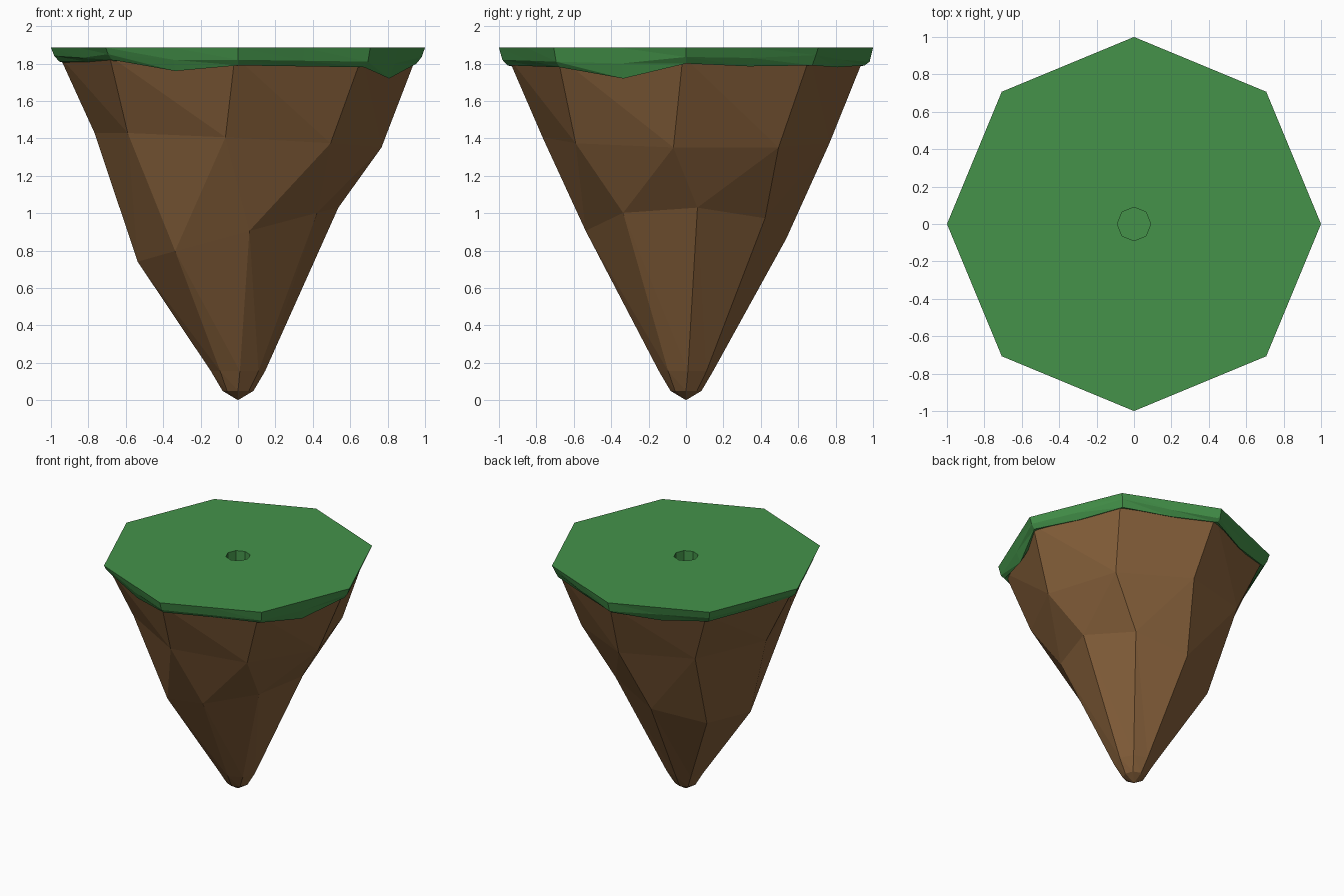
import bpy, bmesh
from math import sin, cos, radians, pi

if "Cube" in bpy.data.objects:
    bpy.data.objects.remove(bpy.data.objects["Cube"])


def material(name, rgb):
    m = bpy.data.materials.new(name)
    m.use_nodes = True
    m.diffuse_color = (*rgb, 1)
    m.node_tree.nodes["Principled BSDF"].inputs["Base Color"].default_value = (*rgb, 1)
    return m


def ring(count, heights, radius, twist=0, mid_radius=None):
    """Points round z; odd points may take their own radius."""
    pts = []
    for i in range(count):
        a = 2 * pi * i / count + radians(twist)
        r = mid_radius if mid_radius and i % 2 else radius
        z = heights[i] if isinstance(heights, list) else heights
        pts.append((r * cos(a), r * sin(a), z))
    return pts


def loft(name, rings, slants, mat, end=None, cap=False):
    """Bridge rings with triangles; slants picks the diagonal of each band."""
    bm = bmesh.new()
    rows = [[bm.verts.new(p) for p in r] for r in rings]
    n = len(rows[0])
    for up, low, forward in zip(rows, rows[1:], slants):
        for i in range(n):
            j = (i + 1) % n
            if forward:
                tris = (up[i], low[i], low[j]), (up[i], low[j], up[j])
            else:
                tris = (up[i], low[i], up[j]), (up[j], low[i], low[j])
            for t in tris:
                bm.faces.new(t)
    if end:
        tip = bm.verts.new(end)
        for i in range(n):
            bm.faces.new((rows[-1][i], tip, rows[-1][(i + 1) % n]))
    if cap:
        bm.faces.new(list(reversed(rows[0])))
    mesh = bpy.data.meshes.new(name)
    bm.to_mesh(mesh)
    bm.free()
    mesh.materials.append(mat)
    ob = bpy.data.objects.new(name, mesh)
    bpy.context.collection.objects.link(ob)
    return ob


grass = material("grass green", (0.058, 0.29, 0.068))
earth = material("earth brown", (0.235, 0.115, 0.042))

# Rock: twisted, tilted octagonal rings narrowing to a blunt tip
mid_z = [1.39 + 0.042 * cos(radians(45 * i - 202)) for i in range(8)]
low_z = [0.885 + 0.146 * cos(radians(45 * i + 8)) for i in range(8)]
loft("rock_body",
     [ring(8, 1.84, 0.955, -1), ring(8, mid_z, 0.77, -5), ring(8, low_z, 0.54, 6.5),
      ring(8, 0.155, 0.145, 4), ring(8, 0.05, 0.083)],
     [True, False, True, True], earth, end=(0, 0, 0))

# Turf: flat top with a small round socket and a ragged hanging rim
TOP = 1.885
CHORD = cos(pi / 8)
rim_z = [1.835, 1.83, 1.845, 1.82, 1.81, 1.82, 1.83, 1.83,
         1.84, 1.83, 1.85, 1.82, 1.82, 1.815, 1.81, 1.80]
hem_z = [1.80, 1.785, 1.79, 1.78, 1.79, 1.76, 1.79, 1.79,
         1.81, 1.81, 1.82, 1.76, 1.79, 1.785, 1.78, 1.72]
hole = 0.09
loft("turf",
     [ring(16, TOP - 0.12, hole, 0, hole * CHORD),
      ring(16, TOP, hole, 0, hole * CHORD),
      ring(16, TOP, 1.0, 0, CHORD),
      ring(16, rim_z, 0.982, 0, 0.905),
      ring(16, hem_z, 0.955, 0, 0.875),
      ring(16, 1.80, 0.9, 0, 0.83)],
     [True] * 5, grass, cap=True)
bpy.data.objects["turf"].data.polygons[-1].flip()
